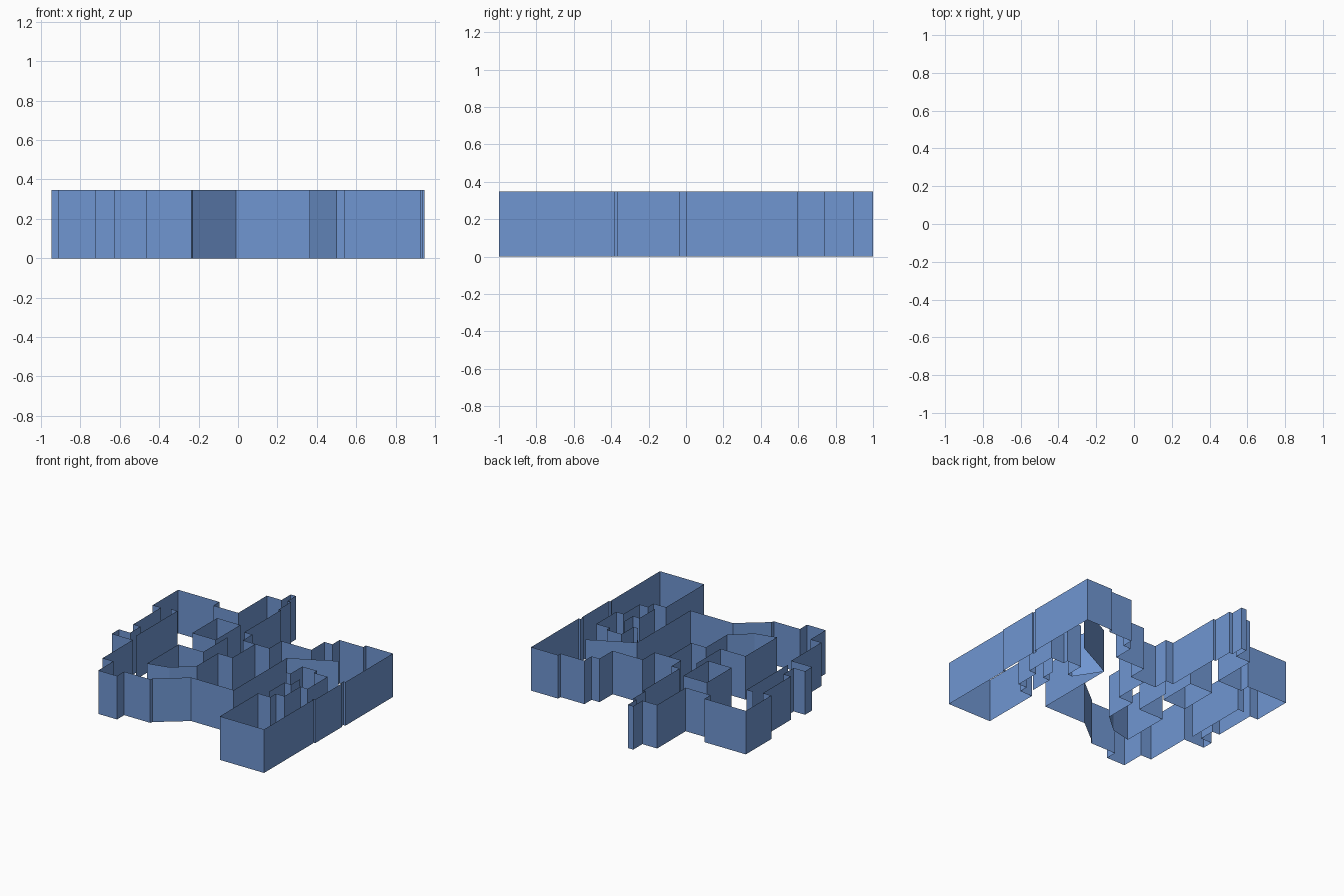
import bpy

HEIGHT = 0.347
blue = bpy.data.materials.new("wall_blue")
blue.diffuse_color = (0.16, 0.305, 0.64, 1.0)


def wall(name, points, closed=False):
    """Raise a thin upright sheet along a plan path."""
    n = len(points)
    verts = [(x, y, z) for z in (0, HEIGHT) for x, y in points]
    faces = []
    for i in range(n if closed else n - 1):
        j = (i + 1) % n
        faces.append((i, j, n + j, n + i))
    mesh = bpy.data.meshes.new(name)
    mesh.from_pydata(verts, [], faces)
    mesh.materials.append(blue)
    obj = bpy.data.objects.new(name, mesh)
    bpy.context.collection.objects.link(obj)
    return obj


# Long right wing, from the inner front edge round to the rear
wall("right_wing_wall", [
    (0.54, -0.52), (0.54, -1.0), (0.93, -1.0), (0.93, -0.38), (0.92, -0.38),
    (0.92, -0.37), (0.94, -0.37), (0.94, -0.035), (0.93, -0.035),
    (0.93, 0.0), (0.948, 0.0), (0.948, 0.597), (0.71, 0.597), (0.71, 0.565),
    (0.50, 0.565), (0.50, 0.475), (0.43, 0.475), (0.43, 0.31), (0.165, 0.31)])

# Rear wall of the hall and the narrow rear passage with its end niche
wall("rear_passage_wall", [
    (0.165, 0.31), (0.165, 0.16), (-0.07, 0.16), (-0.07, 0.28), (-0.14, 0.28),
    (-0.14, 0.74), (-0.16, 0.74), (-0.16, 0.895), (-0.19, 0.895),
    (-0.19, 1.0), (-0.235, 1.0), (-0.235, 0.885), (-0.365, 0.885),
    (-0.365, 0.525), (-0.585, 0.525), (-0.585, 0.6), (-0.948, 0.6)])

# Stepped left side
wall("left_side_wall", [
    (-0.948, 0.6), (-0.948, 0.28), (-0.875, 0.28), (-0.875, -0.07),
    (-0.81, -0.07), (-0.81, -0.2), (-0.91, -0.2), (-0.91, -0.29),
    (-0.725, -0.29), (-0.725, -0.67), (-0.63, -0.67), (-0.63, -0.86),
    (-0.465, -0.86), (-0.465, -0.77)])

# Front wall with the angled bay, then the hall's right side
wall("front_wall", [
    (-0.465, -0.77), (-0.235, -0.77), (-0.23, -0.75), (-0.01, -0.575),
    (0.365, -0.575), (0.365, 0.095)])

# Angled walls meeting at the hall corner
wall("angled_lobby_wall", [
    (0.70, 0.265), (0.365, 0.095), (0.50, -0.11), (0.54, -0.11)])

# Inner block parallel to the angled bay
wall("inner_block_wall", [
    (0.04, 0.16), (0.04, -0.125), (-0.09, -0.125), (-0.09, -0.39),
    (-0.24, -0.52), (-0.41, -0.56), (-0.41, -0.165), (-0.19, -0.165),
    (-0.19, 0.14)])

# Free-standing core
wall("core_wall", [(-0.44, 0.055), (-0.235, 0.055), (-0.235, 0.365),
                   (-0.44, 0.365)], closed=True)

# Left partition
wall("left_partition", [(-0.80, 0.30), (-0.745, 0.30), (-0.745, -0.22)])

# Small stepped rooms in the right wing
wall("wing_cross_wall", [(0.54, -0.11), (0.54, 0.04), (0.67, 0.04),
                         (0.67, 0.0), (0.79, 0.0), (0.79, -0.25),
                         (0.725, -0.25), (0.725, -0.45), (0.65, -0.45),
                         (0.65, -0.52), (0.54, -0.52)])
wall("wing_closet_wall", [(0.59, -0.45), (0.59, -0.26), (0.65, -0.26),
                          (0.65, -0.15)])
